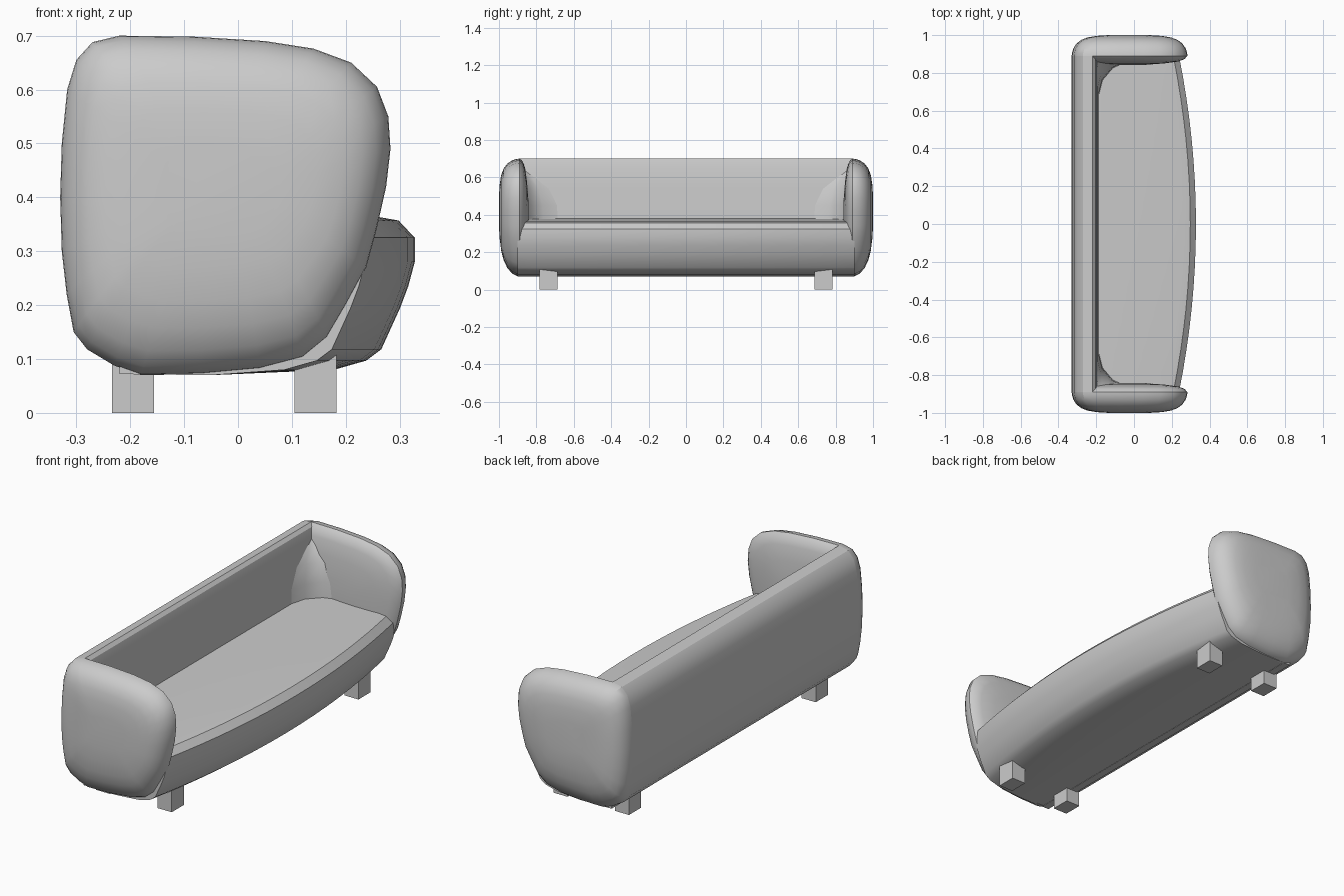
import bpy, bmesh, math

if "Cube" in bpy.data.objects:
    bpy.data.objects.remove(bpy.data.objects["Cube"])

# side outline of the arm (x, z), starting at the lower back and going round clockwise
OUTLINE = [(-0.18, 0.07), (-0.23, 0.088), (-0.28, 0.118), (-0.305, 0.15), (-0.318, 0.22),
           (-0.327, 0.30), (-0.33, 0.40), (-0.327, 0.50), (-0.317, 0.60), (-0.30, 0.655),
           (-0.27, 0.688), (-0.22, 0.70), (-0.08, 0.698), (0.05, 0.69), (0.14, 0.676),
           (0.21, 0.65), (0.258, 0.605), (0.279, 0.55), (0.283, 0.49), (0.275, 0.42),
           (0.257, 0.34), (0.238, 0.27), (0.20, 0.20), (0.165, 0.14), (0.12, 0.103),
           (0.04, 0.082), (-0.07, 0.072)]
CX, CZ = -0.03, 0.39


def loft(name, rings, smooth=True):
    """Skin a list of equal-length rings and cap both ends."""
    bm = bmesh.new()
    rows = [[bm.verts.new(p) for p in ring] for ring in rings]
    n = len(rows[0])
    for a, b in zip(rows, rows[1:]):
        for i in range(n):
            j = (i + 1) % n
            bm.faces.new((a[i], a[j], b[j], b[i]))
    bm.faces.new(rows[0])
    bm.faces.new(rows[-1][::-1])
    bmesh.ops.recalc_face_normals(bm, faces=bm.faces)
    mesh = bpy.data.meshes.new(name)
    bm.to_mesh(mesh)
    bm.free()
    ob = bpy.data.objects.new(name, mesh)
    bpy.context.collection.objects.link(ob)
    if smooth:
        bpy.ops.object.select_all(action='DESELECT')
        ob.select_set(True)
        bpy.context.view_layer.objects.active = ob
        bpy.ops.object.shade_smooth_by_angle(angle=math.radians(32))
    return ob


def arm_ring(y, s):
    """Arm outline shrunk by s, with the underside rounding off sooner."""
    return [(CX + (x - CX) * s, y, CZ + (z - CZ) * (s if z > CZ else s ** 1.7))
            for x, z in OUTLINE]


def seat_ring(y):
    """Seat cross-section whose front bows outwards in the middle."""
    f = 0.328 - 0.08 * (y / 0.84) ** 2
    front = [(-0.07, 0.364), (-0.03, 0.357), (0, 0.325), (0, 0.28), (-0.012, 0.235),
             (-0.027, 0.195), (-0.062, 0.118), (-0.09, 0.097), (-0.15, 0.08)]
    pts = [(-0.22, 0.38)] + [(f + dx, z) for dx, z in front] + [(-0.05, 0.07), (-0.22, 0.072)]
    return [(x, y, z) for x, z in pts]


# backrest
back = OUTLINE[:12] + [(-0.205, 0.685), (-0.197, 0.65), (-0.19, 0.55), (-0.185, 0.38), (-0.18, 0.2)]
loft("backrest", [[(x, y, z) for x, z in back] for y in (-0.89, 0.89)])

# seat with bowed front
N = 16
loft("seat", [seat_ring(0.9 * (2 * i / N - 1)) for i in range(N + 1)])

# arms: station along y and size of outline there
STATIONS = [(0.843, 0.3), (0.85, 0.6), (0.86, 0.84), (0.873, 0.95), (0.89, 1.0), (0.905, 0.995),
            (0.93, 0.97), (0.955, 0.915), (0.975, 0.83), (0.988, 0.72), (0.996, 0.56), (1.0, 0.35)]
# rounded inner corners: plan shape, and its size at each height
CORNER = [(0, 0), (0.03, -0.24), (0.055, -0.14), (0.11, -0.075), (0.2, -0.035)]
LEVELS = [(0.34, 1.0), (0.45, 0.95), (0.54, 0.8), (0.61, 0.5), (0.67, 0.1)]

for side, label in ((-1, "left"), (1, "right")):
    loft(label + "_arm", [arm_ring(side * y, s) for y, s in STATIONS])
    loft(label + "_inner_corner",
         [[(-0.22 + dx * t, side * (0.90 + dy * t), z) for dx, dy in CORNER] for z, t in LEVELS])
    # legs
    for x, pos in ((-0.195, "back"), (0.144, "front")):
        y, h, k = side * 0.735, 0.039, 0.048
        loft(f"{label}_{pos}_leg",
             [[(x - h, y - k, z), (x + h, y - k, z), (x + h, y + k, z), (x - h, y + k, z)]
              for z in (0, 0.122)], smooth=False)
